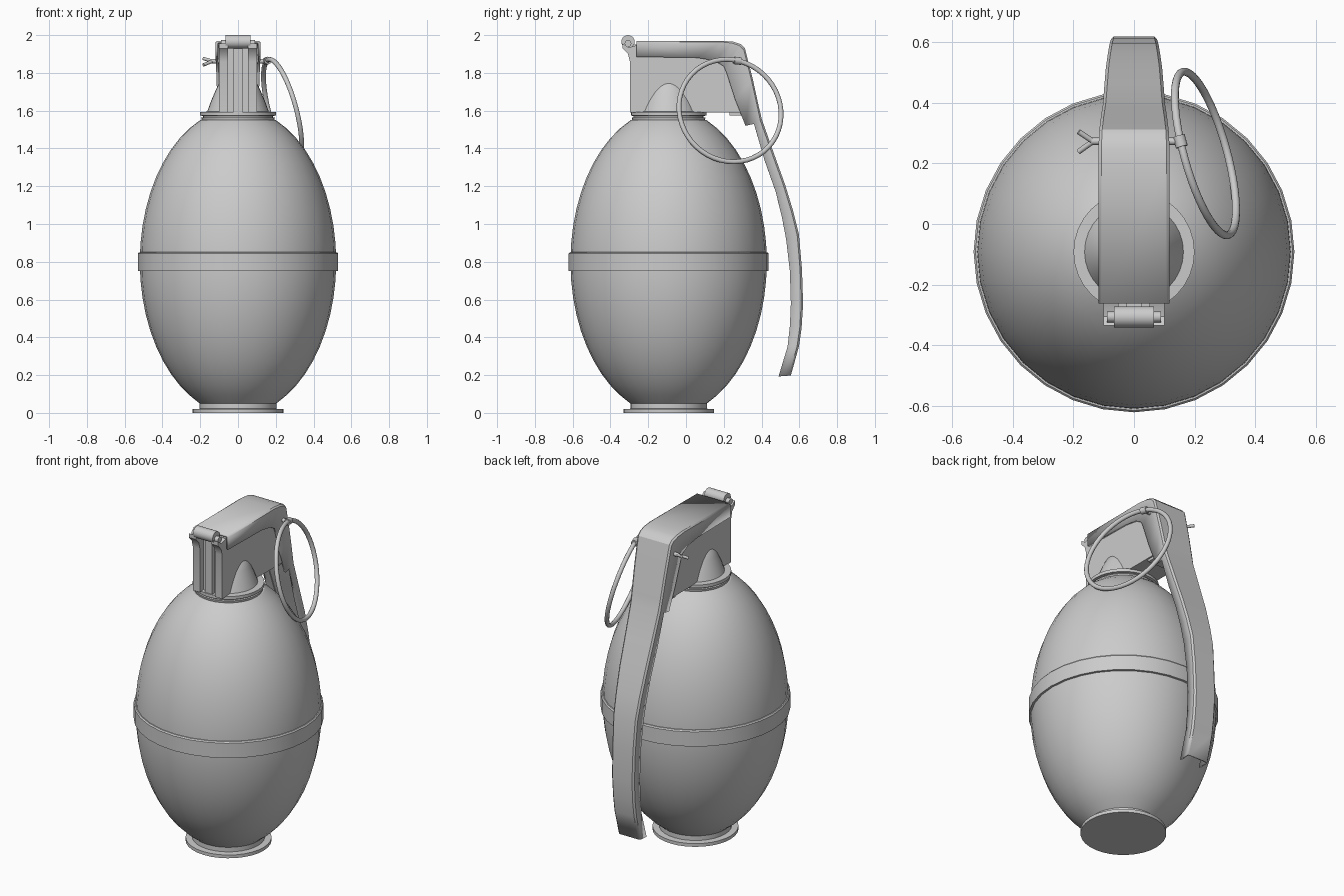
import bpy, bmesh, math
from mathutils import Vector

if "Cube" in bpy.data.objects:
    bpy.data.objects.remove(bpy.data.objects["Cube"])

CY = -0.092  # body axis in y


def finish(name, verts, faces, smooth=True):
    me = bpy.data.meshes.new(name)
    me.from_pydata(verts, [], faces)
    bm = bmesh.new()
    bm.from_mesh(me)
    if name != "lever":
        bmesh.ops.recalc_face_normals(bm, faces=bm.faces)
    bm.to_mesh(me)
    bm.free()
    ob = bpy.data.objects.new(name, me)
    bpy.context.collection.objects.link(ob)
    if smooth:
        bpy.ops.object.select_all(action='DESELECT')
        ob.select_set(True)
        bpy.context.view_layer.objects.active = ob
        bpy.ops.object.shade_smooth_by_angle(angle=math.radians(30))
    return ob


def lathe(name, prof, n=32):
    verts = [(r * math.cos(2 * math.pi * k / n), CY + r * math.sin(2 * math.pi * k / n), z)
             for r, z in prof for k in range(n)]
    faces = [(i * n + k, i * n + (k + 1) % n, (i + 1) * n + (k + 1) % n, (i + 1) * n + k)
             for i in range(len(prof) - 1) for k in range(n)]
    faces += [tuple(range(n))[::-1], tuple(range((len(prof) - 1) * n, len(prof) * n))]
    return finish(name, verts, faces)


def extrude_x(name, prof, x0, x1):
    n = len(prof)
    verts = [(x, y, z) for x in (x0, x1) for y, z in prof]
    faces = [(k, (k + 1) % n, n + (k + 1) % n, n + k) for k in range(n)]
    faces += [tuple(range(n)), tuple(range(n, 2 * n))]
    return finish(name, verts, faces)


def rod(name, a, b, r, n=12):
    a, b = Vector(a), Vector(b)
    d = b - a
    bpy.ops.mesh.primitive_cylinder_add(vertices=n, radius=r, depth=d.length, location=(a + b) / 2,
                                        rotation=d.to_track_quat('Z', 'Y').to_euler())
    ob = bpy.context.object
    ob.name = name
    bpy.ops.object.shade_smooth_by_angle(angle=math.radians(40))
    return ob


# Egg-shaped body with foot and neck
def egg(z):
    return 0.52 * math.sqrt(1 - ((z - 0.8) / 0.8126) ** 2)


prof = [(0.24, 0), (0.24, 0.02), (0.203, 0.022), (0.203, 0.05)]
for i in range(21):
    t = math.pi * (0.5 - 0.005) * (i / 10 - 1) * 0.752
    z = 0.8 + 0.8126 * math.sin(t)
    if z > 0.055:
        prof.append((egg(z), z))
prof += [(0.2, 1.55)]
lathe("body", prof)

# Raised waist band
lathe("waist_band", [(0.5, 0.748), (0.53, 0.752), (0.53, 0.843), (0.524, 0.85), (0.5, 0.852)])

# Stepped collar and cone on top of the body
lathe("collar", [(0.19, 1.54), (0.195, 1.563), (0.185, 1.565), (0.185, 1.572),
                 (0.2, 1.574), (0.2, 1.593), (0.15, 1.595)])
lathe("collar_cone", [(0.165, 1.59), (0.145, 1.645), (0.122, 1.7), (0.1, 1.745), (0.08, 1.76)])

# Head block
extrude_x("head_block", [(-0.262, 1.59), (0.3, 1.59), (0.325, 1.70), (0.27, 1.95), (-0.262, 1.95)], -0.1, 0.1)
extrude_x("head_lip", [(0.23, 1.575), (0.3, 1.575), (0.31, 1.6), (0.23, 1.6)], -0.09, 0.09)

# Front cheek plates with forward hooks, and centre rib
cheek = [(-0.255, 1.59), (-0.297, 1.59), (-0.297, 1.86), (-0.307, 1.9), (-0.335, 1.93),
         (-0.335, 1.955), (-0.305, 1.935), (-0.28, 1.94), (-0.255, 1.95)]
for s, side in ((-1, "left"), (1, "right")):
    extrude_x("cheek_plate_" + side, cheek, s * 0.052, s * 0.1)
extrude_x("centre_rib", [(-0.255, 1.59), (-0.285, 1.59), (-0.285, 1.95), (-0.255, 1.95)], -0.024, 0.024)

# Hinge pin
rod("hinge_pin", (-0.066, -0.307, 1.965), (0.066, -0.307, 1.965), 0.035, 20)
rod("hinge_pin_axle", (-0.09, -0.307, 1.955), (0.09, -0.307, 1.955), 0.018)

# Lever: folded channel; each station is outer y, z, inner y, z, half width
stations = [
    (-0.262, 1.97, -0.262, 1.885, 0.118), (0.19, 1.97, 0.06, 1.88, 0.118),
    (0.25, 1.965, 0.15, 1.865, 0.118), (0.29, 1.952, 0.2, 1.835, 0.116),
    (0.312, 1.93, 0.215, 1.8, 0.115), (0.354, 1.765, 0.26, 1.66, 0.11),
    (0.388, 1.61, 0.315, 1.52, 0.105), (0.402, 1.553, 0.36, 1.53, 0.103),
    (0.463, 1.38, 0.415, 1.34, 0.098), (0.524, 1.21, 0.475, 1.17, 0.093),
    (0.567, 1.07, 0.507, 1.04, 0.087), (0.598, 0.945, 0.53, 0.92, 0.082),
    (0.614, 0.76, 0.55, 0.75, 0.078), (0.62, 0.575, 0.555, 0.58, 0.076),
    (0.612, 0.45, 0.55, 0.46, 0.075), (0.598, 0.352, 0.538, 0.352, 0.075),
    (0.555, 0.198, 0.49, 0.193, 0.075)]
verts = []
for oy, oz, iy, iz, w in stations:
    o, i = Vector((0, oy, oz)), Vector((0, iy, iz))
    e = o + (i - o).normalized() * 0.01
    for x, p in ((-w, i), (-w, e), (-w + 0.01, o), (w - 0.01, o), (w, e), (w, i)):
        verts.append((x, p.y, p.z))
faces = [(6 * a + k, 6 * a + k + 1, 6 * a + k + 7, 6 * a + k + 6)
         for a in range(len(stations) - 1) for k in range(5)]
lever = finish("lever", verts, faces)
mod = lever.modifiers.new("thickness", 'SOLIDIFY')
mod.thickness = 0.013
mod.offset = -1

# Split pin through the head, with spread ends and an eye round the ring
PY, PZ = 0.273, 1.862
rod("split_pin", (-0.14, PY, PZ), (0.15, PY, PZ), 0.012)
rod("pin_leg_upper", (-0.135, PY, PZ), (-0.183, PY + 0.032, PZ + 0.014), 0.009)
rod("pin_leg_lower", (-0.135, PY, PZ), (-0.183, PY - 0.034, PZ - 0.02), 0.009)
rod("pin_eye", (0.158, PY - 0.018, PZ + 0.004), (0.148, PY + 0.018, PZ), 0.02, 16)

# Pull ring
bpy.ops.mesh.primitive_torus_add(major_segments=48, minor_segments=12, major_radius=0.28, minor_radius=0.013,
                                 location=(0.236, 0.233, 1.6),
                                 rotation=Vector((1, 0.278, 0.27)).to_track_quat('Z', 'Y').to_euler())
bpy.context.object.name = "pull_ring"
bpy.ops.object.shade_smooth_by_angle(angle=math.radians(60))
